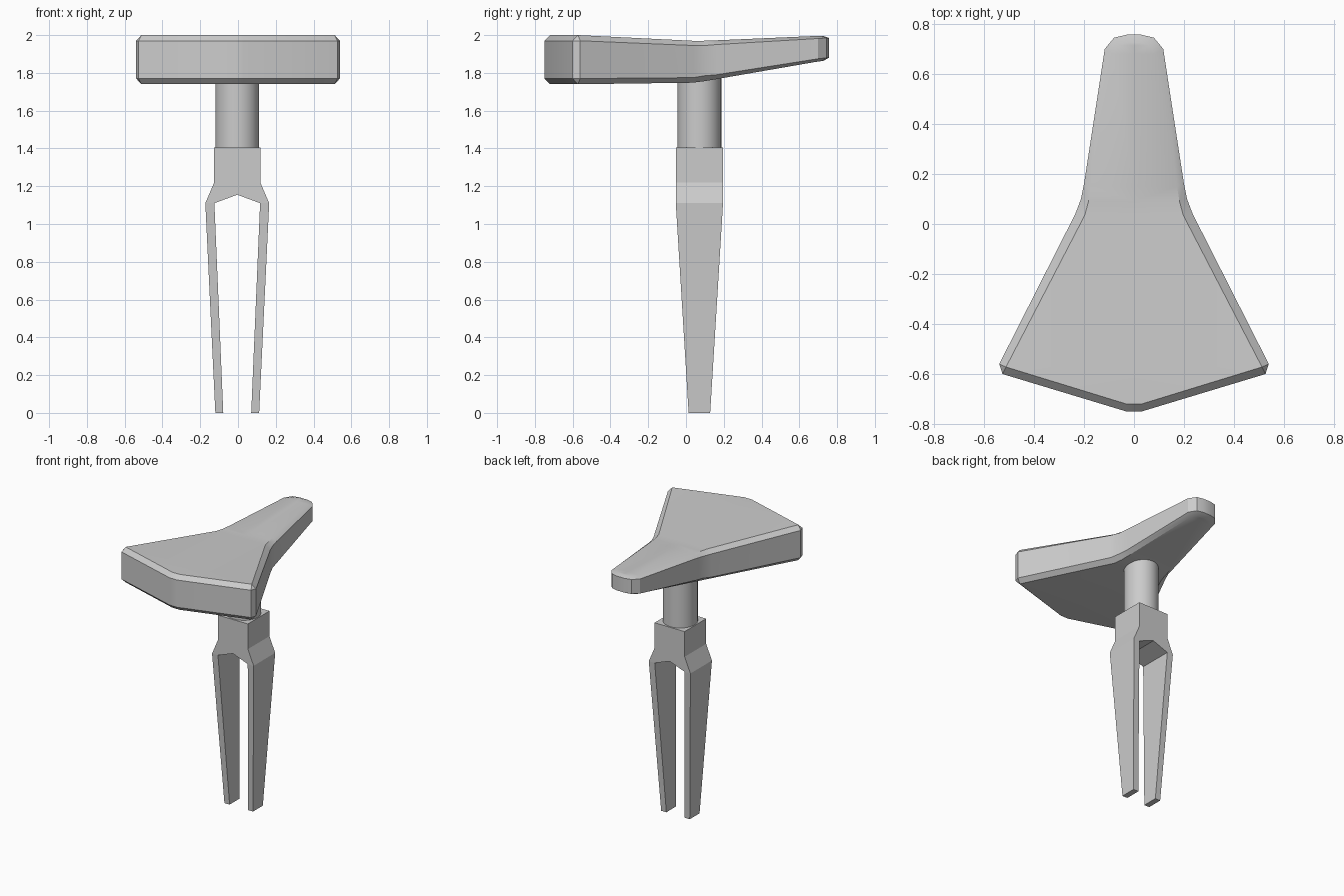
import bpy, bmesh

if "Cube" in bpy.data.objects:
    bpy.data.objects.remove(bpy.data.objects["Cube"])

AXIS_X, AXIS_Y = -0.004, 0.071


def finish(bm, name, loc=(0, 0, 0), smooth=None, mirror=False):
    bmesh.ops.remove_doubles(bm, verts=bm.verts, dist=1e-5)
    if mirror:
        geom = bm.verts[:] + bm.edges[:] + bm.faces[:]
        bmesh.ops.mirror(bm, geom=geom, axis='X', merge_dist=1e-4)
    bmesh.ops.recalc_face_normals(bm, faces=bm.faces)
    mesh = bpy.data.meshes.new(name)
    bm.to_mesh(mesh)
    bm.free()
    ob = bpy.data.objects.new(name, mesh)
    ob.location = loc
    bpy.context.collection.objects.link(ob)
    if smooth:
        bpy.ops.object.select_all(action='DESELECT')
        ob.select_set(True)
        bpy.context.view_layer.objects.active = ob
        bpy.ops.object.shade_smooth_by_angle(angle=smooth)
    return ob


def add_face(bm, pts):
    unique = []
    for p in pts:
        if p not in unique:
            unique.append(p)
    if len(unique) > 2:
        bm.faces.new([bm.verts.new(p) for p in unique])


# Saddle: half outline stations
# (outer x, outer y, inner x, inner y, top z, upper z, lower z, bottom z)
stations = [
    (0, -0.75, 0, -0.72, 2.0, 1.97, 1.77, 1.74),
    (0.03, -0.75, 0.03, -0.72, 2.0, 1.97, 1.77, 1.74),
    (0.526, -0.60, 0.512, -0.572, 2.0, 1.97, 1.77, 1.74),
    (0.539, -0.56, 0.512, -0.572, 2.0, 1.97, 1.77, 1.74),
    (0.235, 0.04, 0.197, 0.035, 1.97, 1.945, 1.775, 1.748),
    (0.212, 0.10, 0.182, 0.09, 1.97, 1.945, 1.785, 1.755),
    (0.20, 0.16, 0.172, 0.15, 1.972, 1.95, 1.79, 1.765),
    (0.117, 0.70, 0.085, 0.68, 1.995, 1.982, 1.875, 1.857),
    (0.08, 0.745, 0.06, 0.715, 1.996, 1.985, 1.88, 1.862),
    (0.03, 0.757, 0.025, 0.725, 1.996, 1.985, 1.88, 1.863),
    (0, 0.757, 0, 0.725, 1.996, 1.985, 1.88, 1.863),
]
bm = bmesh.new()
columns = [[(0, iy, t), (ix, iy, t), (ox, oy, u), (ox, oy, l), (ix, iy, b), (0, iy, b)]
           for ox, oy, ix, iy, t, u, l, b in stations]
for c0, c1 in zip(columns, columns[1:]):
    for i in range(5):
        add_face(bm, [c0[i], c1[i], c1[i + 1], c0[i + 1]])
finish(bm, "saddle", smooth=0.52, mirror=True)

# Round seat post
bm = bmesh.new()
bmesh.ops.create_cone(bm, cap_ends=True, segments=32, radius1=0.116, radius2=0.116, depth=0.40)
finish(bm, "seat_post", (AXIS_X, AXIS_Y, 1.60), smooth=0.52)

# Tapered fork: outer and inner edges of one half, (x, z, half depth)
outer = [(0.116, 0, 0.057), (0.169, 1.11, 0.125), (0.122, 1.22, 0.125), (0.122, 1.405, 0.125)]
inner = [(0.074, 0, 0.057), (0.121, 1.11, 0.125), (0, 1.155, 0.125), (0, 1.405, 0.125)]
bm = bmesh.new()


def depth_pair(p):
    x, z, d = p
    return (x, -d, z), (x, d, z)


for i in range(3):
    o0, o1, n0, n1 = (depth_pair(p) for p in (outer[i], outer[i + 1], inner[i], inner[i + 1]))
    for side in (0, 1):
        add_face(bm, [o0[side], o1[side], n1[side], n0[side]])
    add_face(bm, [o0[0], o1[0], o1[1], o0[1]])
    if i < 2:
        add_face(bm, [n0[0], n1[0], n1[1], n0[1]])
for k in (0, 3):
    o, n = depth_pair(outer[k]), depth_pair(inner[k])
    add_face(bm, [o[0], o[1], n[1], n[0]])
finish(bm, "fork", (AXIS_X, AXIS_Y, 0), mirror=True)
